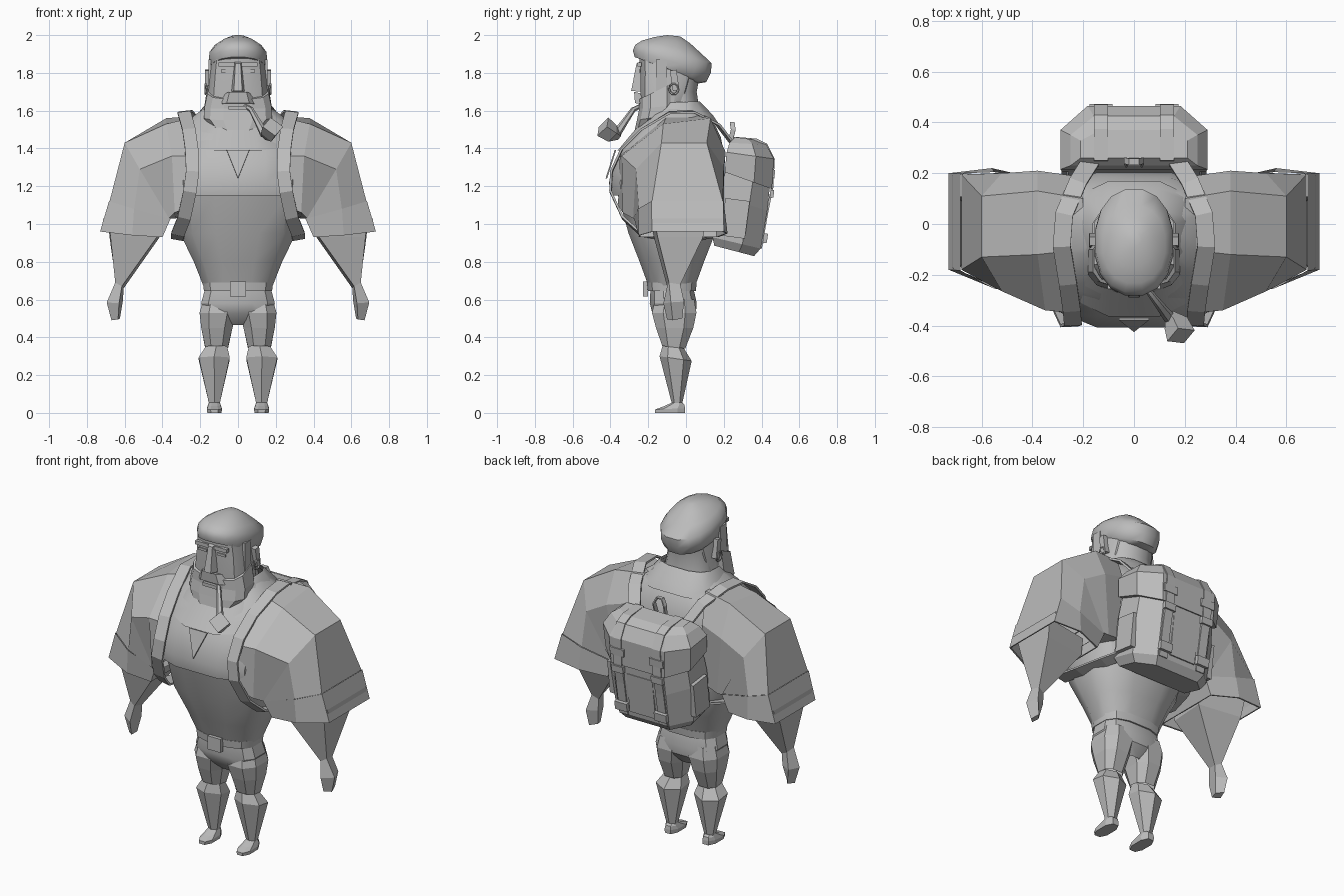
import bpy, bmesh, math
from mathutils import Vector

grey = bpy.data.materials.new("clay_grey")
grey.diffuse_color = (0.5, 0.5, 0.5, 1)


def finish(name, bm, mirror=False, smooth=None, thick=0):
    bmesh.ops.recalc_face_normals(bm, faces=bm.faces[:])
    me = bpy.data.meshes.new(name)
    bm.to_mesh(me)
    bm.free()
    me.materials.append(grey)
    ob = bpy.data.objects.new(name, me)
    bpy.context.collection.objects.link(ob)
    if smooth:
        bpy.ops.object.select_all(action='DESELECT')
        ob.select_set(True)
        bpy.context.view_layer.objects.active = ob
        bpy.ops.object.shade_smooth_by_angle(angle=math.radians(smooth))
    if thick:
        ob.modifiers.new("Thickness", 'SOLIDIFY').thickness = thick
    if mirror:
        m = ob.modifiers.new("Mirror", 'MIRROR')
        m.use_mirror_merge = False
    return ob


def skin(name, rings, closed=True, caps=True, **kw):
    """Joins successive rings of points with faces."""
    bm = bmesh.new()
    vs = [[bm.verts.new(p) for p in r] for r in rings]
    n = len(vs[0])
    for a, b in zip(vs, vs[1:]):
        for i in range(n if closed else n - 1):
            j = (i + 1) % n
            bm.faces.new((a[i], a[j], b[j], b[i]))
    if closed and caps:
        bm.faces.new(vs[0])
        bm.faces.new(vs[-1])
    return finish(name, bm, **kw)


def oval(hw, yf, zf, yb, zb=None, cx=0, n=12, p=1.0):
    """Ring of half width hw, running from front (yf, zf) to back (yb, zb)."""
    zb = zf if zb is None else zb
    pts = []
    for i in range(n):
        a = 2 * math.pi * (i + 0.5) / n
        c, s = [math.copysign(abs(v) ** p, v) for v in (math.cos(a), math.sin(a))]
        t = 0.5 + 0.5 * s
        pts.append((cx + hw * c, yf + (yb - yf) * t, zf + (zb - zf) * t))
    return pts


def loft(name, rings, n=12, p=1.0, **kw):
    return skin(name, [oval(*r, n=n, p=p) for r in rings], **kw)


def box(name, c, size, tilt=0, **kw):
    bm = bmesh.new()
    bmesh.ops.create_cube(bm, size=1)
    ct, st = math.cos(tilt), math.sin(tilt)
    for v in bm.verts:
        x, y, z = [a * b for a, b in zip(v.co, size)]
        v.co = (c[0] + x, c[1] + y * ct - z * st, c[2] + y * st + z * ct)
    return finish(name, bm, **kw)


def ribbon(name, path, width, centre, thick=0.012, **kw):
    """Flat band along a path, facing away from centre."""
    P = [Vector(p) for p in path]
    rows = []
    for i, p in enumerate(P):
        t = P[min(i + 1, len(P) - 1)] - P[max(i - 1, 0)]
        side = t.cross(p - Vector(centre)).normalized() * width / 2
        rows.append((p - side, p + side))
    return skin(name, rows, closed=False, thick=thick, **kw)


def tube(name, path, radii, n=6, **kw):
    P = [Vector(p) for p in path]
    rings = []
    for i, p in enumerate(P):
        q = (P[min(i + 1, len(P) - 1)] - P[max(i - 1, 0)]).to_track_quat('Z', 'Y')
        rings.append([p + q @ Vector((radii[i] * math.cos(k * 2 * math.pi / n),
                      radii[i] * math.sin(k * 2 * math.pi / n), 0)) for k in range(n)])
    return skin(name, rings, **kw)


# Torso: tapered belly under a short overhanging jacket
loft("belly", [(.175, -.19, .64, .04), (.24, -.25, .80, .10), (.315, -.31, .95, .16),
               (.34, -.37, 1.16, .18)], p=.75, caps=False, smooth=35)
loft("jacket", [(.33, -.36, 1.165, .17), (.355, -.405, 1.15, .20), (.365, -.415, 1.22, .21),
                (.365, -.37, 1.36, .21), (.34, -.295, 1.46, .19), (.27, -.22, 1.55, .145),
                (.16, -.15, 1.63, .07)], p=.68, caps=False, smooth=35)
loft("neckerchief", [(.265, -.37, 1.385, .175, 1.54), (.24, -.265, 1.51, .145, 1.58),
                     (.165, -.16, 1.64, .075, 1.65)], p=.7, caps=False, smooth=35)
bm = bmesh.new()
bm.faces.new([bm.verts.new(p) for p in ((-.06, -.37, 1.39), (.06, -.37, 1.39), (0, -.418, 1.24))])
finish("neckerchief_point", bm, thick=.008)

# Arms: faceted sleeves with turned cuffs, thin forearms and hands
cuff = [(.73, .2, .96), (.73, -.18, .96), (.56, -.25, .94), (.4, -.25, .93), (.4, .17, .93), (.56, .22, .95)]
cuff_top = [(.68, .195, 1.12), (.68, -.18, 1.12), (.55, -.25, 1.08), (.36, -.27, 1.03),
            (.36, .17, 1.03), (.55, .2, 1.08)]
skin("sleeve", [
    [(.2, .10, 1.575), (.2, -.1, 1.575), (.24, -.35, 1.36), (.24, -.36, 1.1), (.24, .16, 1.05), (.24, .19, 1.42)],
    [(.38, .13, 1.56), (.38, -.12, 1.53), (.35, -.34, 1.36), (.335, -.335, 1.06), (.33, .18, 1.03), (.38, .21, 1.38)],
    [(.6, .11, 1.43), (.6, -.13, 1.43), (.52, -.265, 1.29), (.365, -.28, 1.03), (.365, .18, 1.03), (.52, .2, 1.3)],
    cuff_top], caps=False, mirror=True)
mid = Vector((.56, -.02, .96))
inner = [mid.lerp(Vector(p), .96) for p in cuff]
deep = [v + Vector((-.01, 0, .07)) for v in inner]
wide = [Vector((.53, -.02, 1.07)).lerp(Vector(p), 1.02) for p in cuff_top]
skin("cuff", [wide, cuff, inner, deep], caps=False, mirror=True)
skin("forearm", [
    [(.41, .06, 1.03), (.42, -.19, 1.03), (.685, -.17, 1.03), (.69, .11, 1.03)],
    [(.415, .05, .93), (.43, -.17, .93), (.675, -.15, .93), (.68, .09, .93)],
    [(.605, -.04, .66), (.615, -.10, .67), (.65, -.09, .69), (.645, -.03, .68)]], caps=False, mirror=True)
skin("hand", [
    [(.605, -.04, .66), (.615, -.10, .67), (.65, -.09, .69), (.645, -.03, .68)],
    [(.61, -.04, .59), (.63, -.12, .58), (.695, -.08, .585), (.67, -.01, .59)],
    [(.625, -.06, .50), (.635, -.10, .495), (.67, -.07, .49), (.655, -.02, .50)]], mirror=True)

# Hips, belt and buckle
loft("hips", [(.175, -.19, .67, .04), (.20, -.195, .58, .06), (.175, -.18, .525, .055),
              (.05, -.12, .465, .01)], p=.7, caps=False, smooth=30)
loft("belt", [(.185, -.205, .645, .055), (.19, -.21, .69, .06)], p=.7, smooth=35)
box("buckle", (0, -.215, .655), (.085, .025, .08))

# Legs and shoes
loft("thigh", [(.09, -.17, .60, .05, None, .1), (.105, -.188, .53, .063, None, .105),
               (.088, -.165, .45, .045, None, .112), (.065, -.13, .355, 0, .34, .113)],
     n=8, p=.8, caps=False, mirror=True)
loft("calf", [(.06, -.12, .37, -.01, .34, .112), (.095, -.14, .30, .03, .275, .126),
              (.033, -.075, .05, -.02, None, .125)], n=6, caps=False, mirror=True)
loft("shoe", [(.04, -.168, 0, 0, None, .125), (.043, -.168, .018, .0, .025, .125),
              (.036, -.12, .035, -.005, .045, .125), (.03, -.075, .055, -.02, None, .125)],
     n=8, p=.8, mirror=True)

# Neck, head and squared beard
loft("neck", [(.15, -.13, 1.6, .075), (.135, -.15, 1.7, .06), (.135, -.15, 1.80, .08)], caps=False, smooth=40)
loft("head", [(.165, -.235, 1.60, -.0), (.16, -.245, 1.70, .02), (.15, -.245, 1.80, .05),
              (.14, -.25, 1.88, .06)], p=.65, caps=False, smooth=30)
loft("beard", [(.10, -.285, 1.445, -.12, 1.53), (.185, -.262, 1.55, -.05, 1.58),
               (.182, -.25, 1.61, -.04, 1.63), (.166, -.25, 1.66, -.04, 1.76)], p=.65)
box("sideburn", (.15, -.13, 1.77), (.014, .06, .2), mirror=True)
skin("nose", [[(-.018, -.24, 1.86), (.018, -.24, 1.86), (.014, -.262, 1.85), (-.014, -.262, 1.85)],
              [(-.035, -.24, 1.70), (.035, -.24, 1.70), (.022, -.29, 1.705), (-.022, -.29, 1.705)]])
skin("moustache", [[(-.07, -.235, 1.69), (.07, -.235, 1.69), (.045, -.275, 1.70), (-.045, -.275, 1.70)],
                   [(-.095, -.235, 1.635), (.095, -.235, 1.635), (.06, -.27, 1.64), (-.06, -.27, 1.64)]])
box("lip", (0, -.25, 1.615), (.1, .03, .02))
box("brow", (.062, -.246, 1.845), (.085, .02, .022), mirror=True)
box("eye", (.062, -.244, 1.81), (.055, .008, .014), mirror=True)
box("ear", (.16, -.06, 1.76), (.03, .035, .11), tilt=.15, mirror=True)
tube("earring", [(.172, -.065 + .024 * math.cos(k * math.pi / 5), 1.715 + .028 * math.sin(k * math.pi / 5))
                 for k in range(11)], [.006] * 11, n=5, mirror=True)

# Beret slouching backwards
loft("beret", [(.125, -.23, 1.87, .05, 1.74), (.15, -.275, 1.885, .11, 1.75),
               (.157, -.285, 1.92, .135, 1.80), (.153, -.272, 1.95, .14, 1.85),
               (.125, -.235, 1.972, .075, 1.91), (.08, -.17, 1.99, .025, 1.955),
               (.03, -.1, 2.0, -.03, 1.993)], n=16, p=.9, smooth=50)

# Pipe: curved stem and flared square bowl
tube("pipe_stem", [(.03, -.23, 1.63), (.07, -.28, 1.605), (.105, -.325, 1.54), (.14, -.37, 1.475)],
     [.011, .014, .018, .024], smooth=40)
tube("pipe_bowl", [(.14, -.355, 1.465), (.165, -.39, 1.48), (.185, -.44, 1.515)], [.02, .05, .058], n=4)

# Shoulder straps: from pack top, over the shoulder, round under the arm
ribbon("shoulder_strap", [(.17, .25, 1.43), (.22, .17, 1.535), (.275, .04, 1.60), (.285, -.09, 1.595),
                          (.26, -.24, 1.505), (.245, -.345, 1.40), (.24, -.40, 1.28), (.255, -.405, 1.17),
                          (.285, -.34, 1.03), (.32, -.24, .94), (.32, -.08, .915), (.28, .08, .92),
                          (.22, .2, .94)], .07, (.26, -.06, 1.24), mirror=True)


# Backpack: bevelled body leaning back, with an overhanging flap
def pack(w, yf, zf, yb, zb):
    ym, zm = yf + (yb - yf) * .62, zf + (zb - zf) * .62
    return [(-w, yf, zf), (w, yf, zf), (w, ym, zm), (w * .63, yb, zb), (-w * .63, yb, zb), (-w, ym, zm)]


skin("backpack_body", [pack(.23, .15, .885, .36, .83), pack(.26, .14, .93, .395, .87),
                       pack(.265, .18, 1.15, .43, 1.07), pack(.255, .21, 1.29, .445, 1.21)])
skin("backpack_flap", [pack(.28, .205, 1.275, .455, 1.185), pack(.29, .215, 1.38, .465, 1.345),
                       pack(.25, .23, 1.43, .425, 1.42), pack(.21, .26, 1.46, .37, 1.445)])
box("side_pocket", (.255, .26, 1.03), (.06, .13, .2), tilt=-.13, mirror=True)
box("back_pocket", (0, .40, 1.02), (.17, .05, .24), tilt=-.13)

# Pack closures: bands over the lid, buckles and carry loop
ribbon("pack_band", [(.13, .25, 1.462), (.13, .375, 1.452), (.13, .43, 1.425), (.13, .47, 1.345),
                     (.13, .462, 1.19), (.13, .437, 1.07), (.13, .402, .87)], .055, (.13, .3, 1.15), mirror=True)
box("lid_buckle", (.13, .463, 1.265), (.09, .014, .045), tilt=-.1, mirror=True)
box("middle_buckle", (.13, .455, 1.16), (.075, .02, .04), tilt=-.1, mirror=True)
box("lower_buckle", (.13, .42, .925), (.08, .022, .05), tilt=-.15, mirror=True)
ribbon("carry_loop", [(-.035, .235, 1.44), (-.04, .25, 1.5), (-.02, .245, 1.54), (.02, .245, 1.54),
                      (.04, .25, 1.5), (.035, .235, 1.44)], .025, (0, .245, 1.46), thick=.008)
